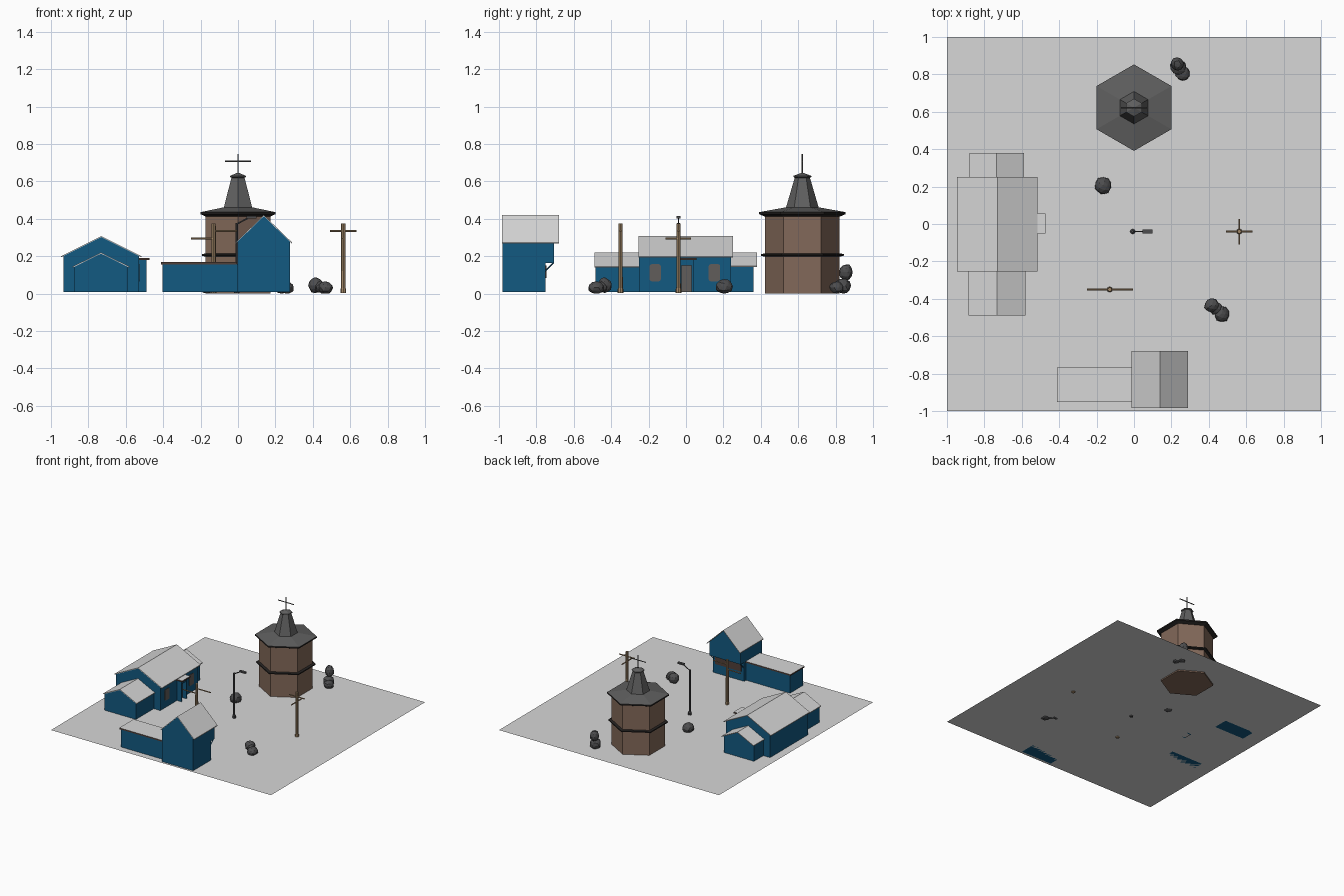
import bpy, bmesh, math, random
from mathutils import Vector, noise

if "Cube" in bpy.data.objects:
    bpy.data.objects.remove(bpy.data.objects["Cube"])

def mat(name, r, g, b):
    m = bpy.data.materials.new(name)
    m.diffuse_color = (r, g, b, 1)
    m.use_nodes = True
    m.node_tree.nodes["Principled BSDF"].inputs["Base Color"].default_value = m.diffuse_color
    return m

SNOW = mat("pale_grey", 0.68, 0.68, 0.68)
BLUE = mat("blue_paint", 0.006, 0.10, 0.22)
BRICK = mat("brown_brick", 0.225, 0.14, 0.10)
SLATE = mat("slate_grey", 0.115, 0.115, 0.115)
DARK = mat("near_black", 0.02, 0.018, 0.017)
WOOD = mat("pole_wood", 0.37, 0.25, 0.14)
ROCK = mat("rock_grey", 0.075, 0.075, 0.078)
TRIM = mat("dark_brown", 0.08, 0.05, 0.04)
GLASS = mat("window_grey", 0.12, 0.11, 0.105)

def finish(name, bm, *mats, rule=None):
    bmesh.ops.recalc_face_normals(bm, faces=bm.faces)
    if rule:
        for f in bm.faces:
            f.material_index = rule(f)
    me = bpy.data.meshes.new(name)
    bm.to_mesh(me)
    bm.free()
    for m in mats:
        me.materials.append(m)
    ob = bpy.data.objects.new(name, me)
    bpy.context.collection.objects.link(ob)
    return ob

def extrude(name, pts, vec, *mats, rule=None):
    """Solid made by pushing a flat outline along vec."""
    bm = bmesh.new()
    f = bm.faces.new([bm.verts.new(p) for p in pts])
    r = bmesh.ops.extrude_face_region(bm, geom=[f])
    vs = [v for v in r["geom"] if isinstance(v, bmesh.types.BMVert)]
    bmesh.ops.translate(bm, vec=vec, verts=vs)
    return finish(name, bm, *mats, rule=rule)

def box(name, x0, x1, y0, y1, z0, z1, *mats, rule=None):
    pts = [(x0, y0, z0), (x1, y0, z0), (x1, y1, z0), (x0, y1, z0)]
    return extrude(name, pts, (0, 0, z1 - z0), *mats, rule=rule)

def lathe(name, cx, cy, prof, n, *mats, turn=0.0, rule=None):
    """Stack of n-sided rings (radius, z), capped at both ends."""
    bm = bmesh.new()
    rings = [[bm.verts.new((cx + r * math.cos(turn + 2 * math.pi * i / n),
                            cy + r * math.sin(turn + 2 * math.pi * i / n), z))
              for i in range(n)] for r, z in prof]
    for a, b in zip(rings, rings[1:]):
        for i in range(n):
            j = (i + 1) % n
            bm.faces.new((a[i], a[j], b[j], b[i]))
    bm.faces.new(rings[0])
    bm.faces.new(rings[-1])
    return finish(name, bm, *mats, rule=rule)

def rod(name, a, b, r, m, n=6):
    a, b = Vector(a), Vector(b)
    bm = bmesh.new()
    bmesh.ops.create_cone(bm, cap_ends=True, segments=n, radius1=r, radius2=r, depth=(b - a).length)
    q = (b - a).to_track_quat('Z', 'Y')
    for v in bm.verts:
        v.co = q @ v.co + (a + b) / 2
    return finish(name, bm, m)

G = 0.01  # ground level
top_is_pale = lambda f: 1 if f.normal.z > 0.5 else 0

def gable(name, x0, x1, y0, y1, ze, zr, inset, wy0, wy1, zb=G, t=0.006):
    """Walls with a gable under a thin overhanging pitched roof."""
    xm, k = (x0 + x1) / 2, (zr - ze) / ((x1 - x0) / 2)
    zw = ze + inset * k - t * 0.5
    wall = [(x0 + inset, zb), (x1 - inset, zb), (x1 - inset, zw), (xm, zr - t * 0.5), (x0 + inset, zw)]
    extrude(name + "_walls", [(x, wy0, z) for x, z in wall], (0, wy1 - wy0, 0), BLUE)
    roof = [(x0, ze), (xm, zr), (x1, ze), (x1, ze - t), (xm, zr - t), (x0, ze - t)]
    extrude(name + "_roof", [(x, y0, z) for x, z in roof], (0, y1 - y0, 0), SNOW)

# ground sheet
bm = bmesh.new()
bm.faces.new([bm.verts.new(p) for p in ((-1, -1, G), (1, -1, G), (1, 1, G), (-1, 1, G))])
finish("ground_sheet", bm, SNOW)

# long house with two lower wings
gable("house", -0.947, -0.515, -0.254, 0.25, 0.2, 0.308, 0.015, -0.252, 0.24)
gable("front_wing", -0.885, -0.58, -0.488, -0.25, 0.145, 0.22, 0.009, -0.484, -0.25)
gable("back_wing", -0.88, -0.588, 0.24, 0.38, 0.148, 0.22, 0.009, 0.24, 0.362)

def rounded_plate(name, x, y, z, w, h, c, m):
    pts = []
    for i in range(16):
        a = 2 * math.pi * (i + 0.5) / 16
        sy, sz = math.copysign(1, math.cos(a)), math.copysign(1, math.sin(a))
        pts.append((x, y + sy * (w / 2 - c) + c * math.cos(a), z + sz * (h / 2 - c) + c * math.sin(a)))
    extrude(name, pts, (0.005, 0, 0), m)

for i, y in enumerate((-0.165, 0.152)):
    rounded_plate(f"house_window_{i + 1}", -0.532, y, 0.112, 0.062, 0.092, 0.014, GLASS)

# porch with door and canopy
for i, y in enumerate((-0.035, 0.03)):
    box(f"porch_side_{i + 1}", -0.532, -0.49, y, y + 0.01, G, 0.18, BLUE)
box("porch_lintel", -0.532, -0.495, -0.03, 0.035, 0.15, 0.18, BLUE)
box("porch_door", -0.531, -0.524, -0.025, 0.03, G, 0.15, GLASS)
box("porch_canopy", -0.532, -0.472, -0.05, 0.055, 0.18, 0.192, TRIM, SNOW, rule=top_is_pale)

# barn: narrow ground floor, overhanging loft, braces
gable("loft", -0.014, 0.29, -0.985, -0.68, 0.273, 0.42, 0.011, -0.98, -0.705, zb=0.165)
box("barn_ground_floor", -0.003, 0.279, -0.98, -0.75, G, 0.166, BLUE)
box("barn_window_strip", 0.02, 0.256, -0.752, -0.745, 0.085, 0.15, TRIM)
for i, x in enumerate((0.004, 0.138, 0.272)):
    rod(f"loft_brace_{i + 1}", (x, -0.752, 0.122), (x, -0.707, 0.167), 0.004, BLUE, 4)

# flat shed beside the barn
box("shed_walls", -0.403, 0.0, -0.945, -0.775, G, 0.158, BLUE)
box("shed_roof", -0.412, -0.005, -0.953, -0.767, 0.157, 0.168, TRIM, SNOW, rule=top_is_pale)

# six-sided tower
TY, T6 = 0.622, math.pi / 2
lathe("tower_body", 0, TY, [(0.2, 0.0), (0.2, 0.425)], 6, BRICK, turn=T6)
lathe("tower_band", 0, TY, [(0.2, 0.198), (0.222, 0.203), (0.222, 0.212), (0.2, 0.215)], 6, DARK, turn=T6)
lathe("tower_eave", 0, TY, [(0.2, 0.412), (0.231, 0.425), (0.231, 0.436)], 6, DARK, turn=T6)
lathe("tower_skirt_roof", 0, TY, [(0.23, 0.436), (0.086, 0.462)], 6, SLATE, turn=T6)
lathe("tower_spire", 0, TY, [(0.088, 0.458), (0.04, 0.622)], 6, SLATE, turn=T6)
lathe("spire_cap", 0, TY, [(0.038, 0.618), (0.048, 0.624), (0.048, 0.63), (0.008, 0.645)], 6, SLATE, turn=T6)
rod("tower_mast", (0, TY, 0.635), (0, TY, 0.748), 0.004, SLATE)
rod("mast_arm", (-0.07, TY, 0.708), (0.07, TY, 0.708), 0.004, SLATE)

# wooden poles with cross arms
for n, (x, y) in {"near_pole": (-0.13, -0.35), "right_pole": (0.563, -0.04)}.items():
    lathe(n, x, y, [(0.015, 0.004), (0.015, 0.025), (0.012, 0.03), (0.011, 0.375)], 8, WOOD)
rod("near_pole_low_arm", (-0.252, -0.35, 0.295), (-0.125, -0.35, 0.295), 0.005, WOOD)
rod("near_pole_high_arm", (-0.135, -0.35, 0.336), (-0.005, -0.35, 0.336), 0.005, WOOD)
rod("right_pole_high_arm", (0.493, -0.04, 0.336), (0.633, -0.04, 0.336), 0.005, WOOD)
rod("right_pole_low_arm", (0.563, -0.11, 0.295), (0.563, 0.028, 0.295), 0.005, WOOD)

# street lamp
lathe("lamp_post", -0.007, -0.04, [(0.014, 0.004), (0.014, 0.03), (0.008, 0.036), (0.007, 0.378)], 8, ROCK)
rod("lamp_arm", (-0.007, -0.04, 0.372), (0.06, -0.04, 0.408), 0.004, ROCK)
box("lamp_head", 0.045, 0.1, -0.05, -0.03, 0.402, 0.414, ROCK)

# boulders: (x, y, z, radius, height scale)
boulders = [(0.232, 0.855, 0.115, 0.036, 1.25), (0.235, 0.84, 0.042, 0.043, 1.0), (0.26, 0.805, 0.033, 0.038, 0.9),
            (-0.165, 0.205, 0.038, 0.046, 0.85),
            (0.415, -0.435, 0.044, 0.038, 1.1), (0.468, -0.48, 0.032, 0.042, 0.8), (0.44, -0.455, 0.035, 0.034, 0.9)]
random.seed(4)
for i, (x, y, z, r, s) in enumerate(boulders):
    bm = bmesh.new()
    bmesh.ops.create_icosphere(bm, subdivisions=2, radius=1)
    off = Vector((random.random() * 9, random.random() * 9, i))
    for v in bm.verts:
        k = r * (1 + 0.2 * noise.noise(v.co * 1.3 + off))
        v.co = Vector((x + v.co.x * k, y + v.co.y * k, max(0.0, z + v.co.z * k * s)))
    finish(f"boulder_{i + 1}", bm, ROCK)
